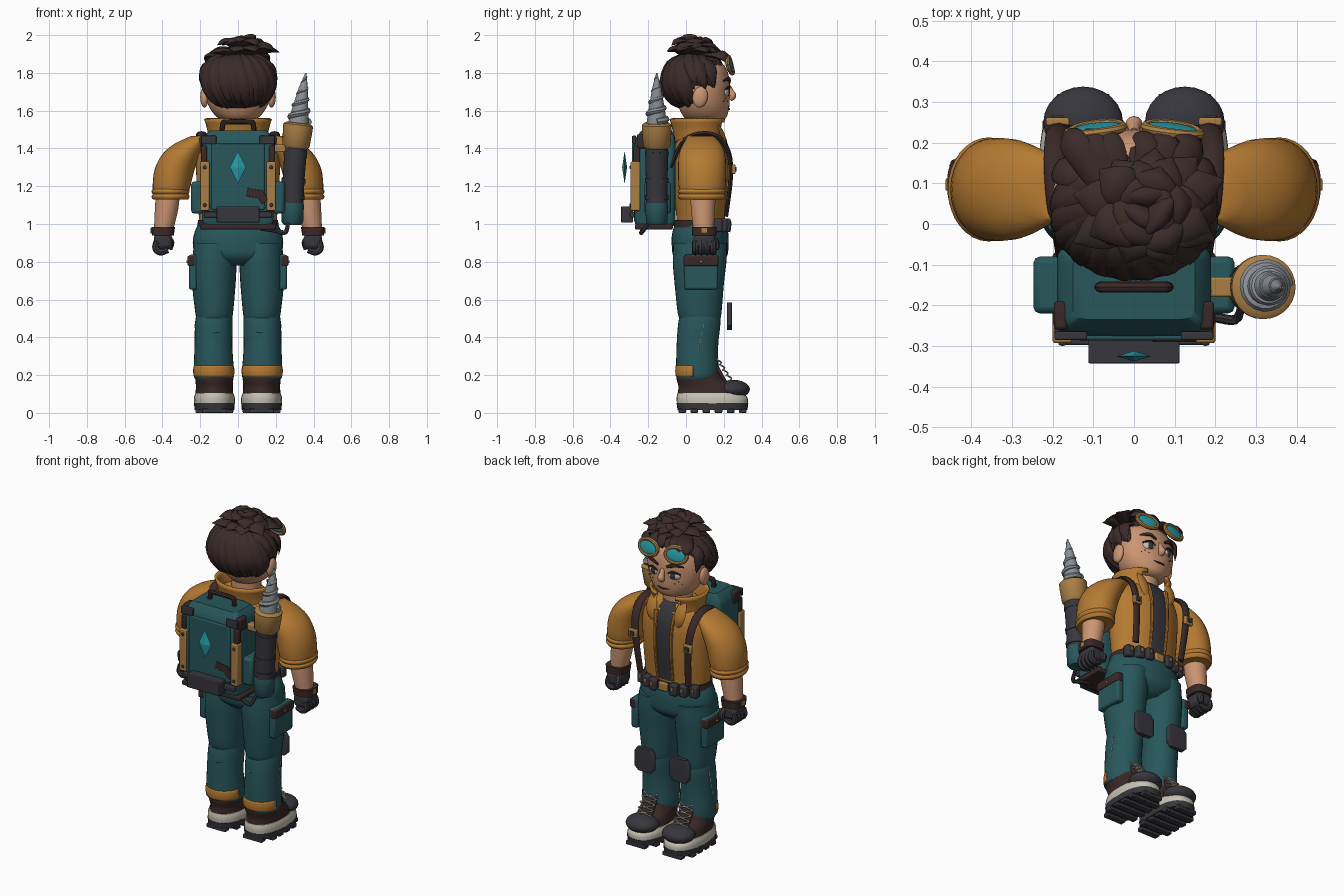
import bpy, bmesh, math, random
from math import sin, cos, pi, radians
from mathutils import Vector, Matrix, Euler

random.seed(4)
if "Cube" in bpy.data.objects:
    bpy.data.objects.remove(bpy.data.objects["Cube"])


def material(name, r, g, b):
    m = bpy.data.materials.new(name)
    m.use_nodes = True
    m.diffuse_color = (r, g, b, 1)
    node = next(n for n in m.node_tree.nodes if n.type == "BSDF_PRINCIPLED")
    node.inputs["Base Color"].default_value = (r, g, b, 1)
    node.inputs["Roughness"].default_value = 0.8
    return m


ochre = material("ochre_cloth", .46, .195, .032)
teal = material("teal", .021, .095, .106)
hair = material("dark_hair", .042, .024, .023)
dark = material("charcoal", .038, .037, .046)
skin = material("skin", .6, .3, .17)
steel = material("steel", .26, .28, .3)
cream = material("cream", .57, .54, .45)
cyan = material("cyan", .02, .33, .38)
leather = material("brown_leather", .041, .022, .02)
brass = material("brass", .4, .21, .06)
made = []


def finish(name, bm, mat, bevel=0, solid=0):
    bmesh.ops.recalc_face_normals(bm, faces=bm.faces[:])
    me = bpy.data.meshes.new(name)
    bm.to_mesh(me)
    bm.free()
    ob = bpy.data.objects.new(name, me)
    bpy.context.collection.objects.link(ob)
    me.materials.append(mat)
    if solid:
        ob.modifiers.new("thickness", "SOLIDIFY").thickness = solid
    if bevel:
        mod = ob.modifiers.new("bevel", "BEVEL")
        mod.width, mod.segments = bevel, 2
    made.append(ob)
    return ob


def spline(pts, n):
    """Smooth curve through points of any dimension."""
    p = [Vector(q) for q in pts]
    p = [p[0] * 2 - p[1]] + p + [p[-1] * 2 - p[-2]]
    res = []
    for a, b, c, d in zip(p, p[1:], p[2:], p[3:]):
        for k in range(n):
            t = k / n
            res.append((b * 2 + (c - a) * t + (a * 2 - b * 5 + c * 4 - d) * t * t
                        + (b * 3 - a - c * 3 + d) * t ** 3) * .5)
    return res + [p[-2]]


def skin_rings(bm, rings, cap=True):
    rows = [[bm.verts.new(v) for v in r] for r in rings]
    for a, b in zip(rows, rows[1:]):
        for i in range(len(a)):
            j = (i + 1) % len(a)
            bm.faces.new((a[i], a[j], b[j], b[i]))
    if cap:
        bm.faces.new(rows[0][::-1])
        bm.faces.new(rows[-1])


def loft(name, rings, mat, side=1, seg=32, n=3, power=1, keep=None, solid=0):
    """Stack of rings (x, y, z, half width, half depth); power under 1 is boxier."""
    def rnd(v):
        return math.copysign(abs(v) ** power, v)
    bm = bmesh.new()
    skin_rings(bm, [[(side * x + rx * rnd(cos(i * 2 * pi / seg)), y + ry * rnd(sin(i * 2 * pi / seg)), z)
                     for i in range(seg)] for x, y, z, rx, ry in spline(rings, n)], keep is None)
    if keep:
        bad = [f for f in bm.faces if not keep(f.calc_center_median())]
        bmesh.ops.delete(bm, geom=bad, context="FACES")
    return finish(name, bm, mat, solid=solid)


def sweep(bm, pts, seg=8, n=4, flat=1, out=lambda p: Vector((0, 0, 1))):
    """Tube through points (x, y, z, radius), thinned along the out direction."""
    path = spline(pts, n)
    rings = []
    for k, q in enumerate(path):
        t = (path[min(k + 1, len(path) - 1)].xyz - path[max(k - 1, 0)].xyz).normalized()
        s = t.cross(out(q.xyz)).normalized()
        u = s.cross(t)
        rings.append([q.xyz + (s * cos(i * 2 * pi / seg) + u * sin(i * 2 * pi / seg) * flat) * q.w
                      for i in range(seg)])
    skin_rings(bm, rings)


def tube(name, pts, mat, **kw):
    bm = bmesh.new()
    sweep(bm, pts, **kw)
    return finish(name, bm, mat)


def box(name, loc, size, mat, bevel=.008, rot=(0, 0, 0)):
    bm = bmesh.new()
    bmesh.ops.create_cube(bm, size=1, matrix=Matrix.LocRotScale(Vector(loc), Euler(rot), Vector(size)))
    return finish(name, bm, mat, bevel)


def ball(name, loc, radii, mat, u=24, v=16, rot=(0, 0, 0)):
    bm = bmesh.new()
    bmesh.ops.create_uvsphere(bm, u_segments=u, v_segments=v, radius=1,
                              matrix=Matrix.LocRotScale(Vector(loc), Euler(rot), Vector(radii)))
    return finish(name, bm, mat)


Y = lambda p: Vector((0, 1, 0))

for s, side in ((1, "left_"), (-1, "right_")):
    # Boots
    loft(side + "outsole", [(.125, .14, .016, .105, .185), (.125, .14, .052, .108, .19)], dark, s, power=.8)
    loft(side + "midsole", [(.125, .14, .05, .108, .188), (.125, .138, .08, .108, .188),
                            (.125, .13, .105, .1, .175)], cream, s, power=.85)
    for k in range(6):
        box(side + "tread", (s * .125, -.02 + k * .064, .012), (.2 if 0 < k < 5 else .13, .04, .024), dark, .004)
    loft(side + "boot_upper", [(.125, .125, .1, .1, .17), (.125, .11, .14, .098, .15),
                               (.125, .075, .18, .1, .125), (.125, .065, .22, .095, .11)], leather, s)
    ball(side + "toe_cap", (s * .125, .25, .125), (.098, .088, .05), dark)
    box(side + "boot_tongue", (s * .125, .185, .205), (.08, .02, .13), leather, .008, (.5, 0, 0))
    for k in range(4):
        y, z = .24 - k * .018, .175 + k * .028
        for d in (-1, 1):
            tube(side + "lace", [(s * .125 - d * .05, y - .01, z - .006, .004), (s * .125, y, z + .008, .004),
                                 (s * .125 + d * .05, y - .02, z + .022, .004)], cream, seg=6, n=3)
    # Trouser legs
    loft(side + "lower_leg", [(.128, .06, .18, .1, .105), (.128, .06, .21, .107, .112), (.13, .06, .35, .1, .11),
                              (.128, .07, .47, .1, .112), (.126, .075, .525, .094, .105)], teal, s)
    loft(side + "upper_leg", [(.126, .075, .49, .092, .104), (.126, .072, .53, .1, .116), (.128, .07, .68, .115, .13),
                              (.125, .072, .8, .118, .142), (.12, .075, .9, .112, .142)], teal, s)
    for z in (.37, .43):
        tube(side + "trouser_crease", [(s * .09, -.036, z, .002), (s * .12, -.042, z - .006, .005),
                                       (s * .16, -.038, z, .002)], teal, seg=6)
    for k in range(5):
        box(side + "side_stitch", (s * .2285, .06 + k * .008, .3 + k * .04), (.006, .005, .022), cream, .001)
    loft(side + "ankle_patch", [(.128, .06, .192, .108, .114), (.128, .06, .222, .112, .117),
                                (.128, .06, .252, .107, .114)], ochre, s, keep=lambda c: c.y < .03, solid=.005)
    loft(side + "knee_pad", [(.12, .23, .44, .045, .013), (.12, .23, .462, .068, .014), (.12, .23, .558, .068, .014),
                             (.12, .23, .584, .048, .013)], dark, s, n=1, power=.4)
    box(side + "cargo_pocket", (s * .238, .08, .745), (.045, .18, .185), teal, .012)
    box(side + "pocket_flap", (s * .247, .08, .805), (.04, .185, .055), leather, .008)
    ball(side + "pocket_stud", (s * .268, .08, .8), (.006, .008, .008), brass, 10, 6)
    # Sleeves, forearms and gloves
    loft(side + "sleeve", [(.357, .085, 1.15, .09, .112), (.352, .085, 1.2, .1, .124), (.335, .085, 1.29, .106, .127),
                           (.298, .085, 1.37, .102, .122), (.25, .085, 1.425, .085, .1),
                           (.19, .08, 1.465, .06, .07)], ochre, s)
    for z in (1.145, 1.172):
        loft(side + "sleeve_hem", [(.357, .085, z - .016, .093, .118), (.357, .085, z, .101, .128),
                                   (.356, .085, z + .014, .094, .12)], ochre, s)
    loft(side + "forearm", [(.37, .09, 1.18, .063, .066), (.378, .09, 1.08, .062, .064),
                            (.395, .093, .96, .05, .053)], skin, s)
    loft(side + "glove_cuff", [(.398, .097, .94, .058, .064), (.396, .097, .985, .063, .066)], leather, s, power=.6)
    box(side + "cuff_buckle", (s * .459, .097, .965), (.008, .03, .03), brass, .002)
    box(side + "glove_palm", (s * .397, .097, .908), (.098, .115, .085), dark, .022)
    for k in range(4):
        y = .05 + k * .031
        tube(side + "glove_finger", [(s * .43, y, .91, .017), (s * .435, y, .872, .019), (s * .41, y, .852, .019),
                                     (s * .37, y, .862, .015)], dark, out=Y)
    tube(side + "glove_thumb", [(s * .37, .135, .925, .02), (s * .357, .157, .9, .02),
                                (s * .363, .16, .865, .015)], dark, out=lambda p: Vector((1, 0, 0)))
    # Shoulder strap and its buckle
    tube(side + "shoulder_strap", [(s * .17, -.08, 1.3, .022), (s * .18, -.02, 1.43, .022), (s * .19, .06, 1.475, .026),
                                   (s * .195, .16, 1.465, .027), (s * .19, .225, 1.38, .026),
                                   (s * .178, .236, 1.24, .024), (s * .165, .212, 1.04, .022)], leather,
         flat=.5, out=lambda p: p - Vector((p.x, .08, 1.25)))
    box(side + "strap_buckle", (s * .188, .252, 1.29), (.058, .02, .05), brass, .005)
    box(side + "strap_buckle_centre", (s * .188, .262, 1.29), (.03, .012, .026), dark, .003)
    # Jacket edge and lapel
    tube(side + "jacket_edge", [(s * .052, .203, 1.04, .009), (s * .054, .224, 1.2, .009), (s * .056, .222, 1.36, .01),
                                (s * .062, .2, 1.45, .014)], ochre, out=Y)
    tube(side + "lapel", [(s * .06, .2, 1.36, .012), (s * .09, .205, 1.42, .034), (s * .1, .19, 1.48, .034),
                          (s * .1, .16, 1.54, .015)], ochre, flat=.35, out=Y)
    # Ears, eyes and goggles
    ball(side + "ear", (s * .178, .075, 1.672), (.022, .04, .056), skin, rot=(-.15, 0, 0))
    ball(side + "eye", (s * .07, .213, 1.7), (.037, .016, .025), cream, rot=(0, 0, -s * .25))
    ball(side + "iris", (s * .068, .224, 1.7), (.019, .008, .022), dark, 16, 10, (0, 0, -s * .25))
    tube(side + "eyelid", [(s * .034, .228, 1.71, .004), (s * .07, .229, 1.726, .007),
                           (s * .11, .208, 1.712, .004)], hair, out=Y)
    tube(side + "eyebrow", [(s * .03, .232, 1.75, .008), (s * .075, .227, 1.768, .012),
                            (s * .125, .198, 1.758, .004)], hair, flat=.6, out=Y)
    for k in range(3):
        ball(side + "freckle", (s * (.075 + k * .02), .219 - k * .009, 1.652 + k % 2 * .014), (.003,) * 3, leather, 8, 6)
    ring = []
    for k in range(25):
        x, z = .095 + .067 * cos(k * pi / 12), .044 * sin(k * pi / 12)
        ring.append((s * x, .24 - .7 * x * x - .25 * z, 1.842 + z, .012))
    tube(side + "goggle_rim", ring, brass, n=1, out=Y)
    ball(side + "goggle_lens", (s * .095, .235, 1.842), (.064, .01, .041), cyan, rot=(.25, 0, -s * .13))
    # Backpack fittings
    box(side + "pack_rail", (s * .176, -.268, 1.2), (.048, .05, .26), brass, .006)
    for z in (1.1, 1.3):
        ball(side + "rail_bolt", (s * .176, -.294, z), (.01, .006, .01), dark, 10, 6)
    box(side + "pack_edge_guard", (s * .18, -.262, 1.37), (.03, .035, .09), leather, .006)
    box(side + "pack_top_corner", (s * .18, -.225, 1.437), (.034, .07, .075), leather, .008)
    box(side + "pack_corner_plate", (s * .155, -.275, 1.445), (.08, .02, .045), dark, .004)
    box(side + "pack_bottom_corner", (s * .14, -.285, 1.05), (.08, .026, .03), dark, .005)
    box(side + "pack_pocket", (s * .21, -.15, 1.14), (.075, .14, .17), teal, .016)

# Hips, belt and pouches
loft("hips", [(0, .075, .78, .1, .09), (0, .075, .825, .215, .14), (0, .075, .88, .238, .15), (0, .075, .94, .235, .15),
              (0, .078, 1, .212, .138)], teal)
loft("belt", [(0, .078, .97, .217, .142), (0, .078, 1.02, .212, .14)], leather, power=.95)
box("belt_buckle", (0, .222, .995), (.06, .02, .05), brass, .006)
for x in (-.18, -.125, -.07, .07, .125, .18):
    y = .222 - x * x * 1.6
    box("belt_pouch", (x, y, .993), (.05, .046, .072), dark, .01)
    box("pouch_clip", (x, y + .024, 1.0), (.014, .006, .02), brass, .002)

# Jacket with a dark shirt strip in its opening
jacket = loft("jacket", [(0, .078, 1.0, .203, .128), (0, .078, 1.05, .208, .13), (0, .078, 1.2, .218, .145),
                         (0, .078, 1.35, .222, .146), (0, .075, 1.43, .2, .132), (0, .07, 1.48, .15, .11),
                         (0, .07, 1.51, .1, .085)], ochre, seg=52, n=4)
jacket.data.materials.append(dark)
for f in jacket.data.polygons:
    if abs(f.center.x) < .053 and f.center.y > .12 and f.center.z > 1.03:
        f.material_index = 1
loft("collar", [(0, .07, 1.43, .145, .115), (0, .068, 1.5, .148, .125), (0, .066, 1.56, .165, .138)], ochre,
     keep=lambda c: c.y < .12 or abs(c.x) > .075, solid=.015)

# Head and face
loft("neck", [(0, .08, 1.44, .085, .08), (0, .085, 1.6, .085, .085)], skin)
loft("head", [(0, .105, 1.545, .06, .08), (0, .102, 1.565, .11, .112), (0, .095, 1.62, .153, .134),
              (0, .09, 1.69, .174, .142), (0, .085, 1.76, .176, .145), (0, .08, 1.83, .155, .13),
              (0, .07, 1.88, .09, .08)], skin, seg=40)
tube("nose", [(0, .225, 1.73, .012), (0, .238, 1.7, .016), (0, .245, 1.678, .021), (0, .23, 1.66, .014)], skin, out=Y, seg=12)
tube("mouth", [(-.04, .222, 1.612, .003), (0, .229, 1.608, .005), (.04, .222, 1.614, .003)], leather, out=Y)

# Hair: a cap, combed locks and a crown of leaf-shaped tufts
centre, reach = Vector((0, .045, 1.75)), Vector((.193, .163, .158))
bm = bmesh.new()
bmesh.ops.create_uvsphere(bm, u_segments=40, v_segments=28, radius=1,
                          matrix=Matrix.LocRotScale(centre, None, reach))
bad = [f for f in bm.faces if f.calc_center_median().z <
       (1.58 if f.calc_center_median().y < .02 else 1.7 + .6 * f.calc_center_median().y)]
bmesh.ops.delete(bm, geom=bad, context="FACES")
finish("hair_cap", bm, hair, solid=.012)

bm = bmesh.new()
for k in range(38):
    a = radians(-165 + k * 330 / 37)
    low = -54 if abs(a) < 1.2 else (-8 if abs(a) < 2 else 24)
    low += random.uniform(-8, 8)
    pts = []
    for t, w in ((0, .012), (.3, .03), (.6, .033), (.85, .022), (1, .002)):
        e, b = radians(80 + (low - 80) * t), a + .5 * t - .2
        d = Vector((cos(e) * sin(b) * reach.x, -cos(e) * cos(b) * reach.y, sin(e) * reach.z))
        pts.append((*(centre + d * (1 + .03 * sin(t * pi) + .02 * (k % 2))), w))
    sweep(bm, pts, flat=.5, out=lambda p: p - centre)
# Swept fringe behind the goggles, with a wide lock to one side
for x in (-.14, -.1, -.06, .04, .09, .14):
    sweep(bm, [(x * .6, .1, 1.9, .03), (x, .185, 1.895, .038), (x - .02, .217, 1.872, .028), (x - .03, .216, 1.85, .003)],
          flat=.45, out=lambda p: p - centre)
for s in (1, -1):
    sweep(bm, [(s * .13, .12, 1.86, .03), (s * .178, .13, 1.83, .034), (s * .186, .14, 1.78, .026), (s * .176, .15, 1.72, .002)],
          flat=.4, out=lambda p: p - centre)
finish("hair_locks", bm, hair)

bm = bmesh.new()
for count, r, z0, lift in ((9, .19, 1.88, .05), (8, .16, 1.9, .062), (6, .115, 1.925, .06), (4, .07, 1.945, .04)):
    for k in range(count):
        a = (k + random.random() * .7) * 2 * pi / count
        d = Vector((cos(a), sin(a) * .82, 0)) * r * random.uniform(.82, 1.05)
        o = Vector((.035, .04, z0))
        rise = lift * random.uniform(.6, 1.1)
        pts = [(*(o + d * f + Vector((0, 0, rise * h))), w) for f, h, w in
               ((.05, 0, .025), (.42, .75, .052), (.75, 1, .046), (1.05, .7, .003))]
        sweep(bm, pts, flat=.38)
finish("hair_tufts", bm, hair)

# Backpack
loft("pack_body", [(0, -.165, .99, .18, .1), (0, -.165, 1.02, .19, .11), (0, -.165, 1.43, .19, .11),
                   (0, -.16, 1.465, .18, .1), (0, -.155, 1.495, .15, .08)], teal, n=1, power=.2)
box("pack_front_panel", (0, -.276, 1.25), (.28, .02, .35), teal, .006)
box("pack_base_bar", (0, -.17, .985), (.4, .2, .03), leather, .008)
box("pack_base_plate", (0, -.312, 1.05), (.225, .062, .085), dark, .004)
box("pack_base_lip", (0, -.281, 1.092), (.29, .006, .008), steel, .002)
tube("pack_handle", [(-.085, -.155, 1.48, .013), (-.08, -.155, 1.53, .014), (-.06, -.155, 1.54, .014),
                     (.06, -.155, 1.54, .014), (.08, -.155, 1.53, .014), (.085, -.155, 1.48, .013)], leather, out=Y)
crystal = ball("pack_crystal", (0, -.325, 1.3), (.043, .013, .087), cyan, 4, 2)
box("pack_scuff", (.09, -.287, 1.162), (.085, .006, .045), leather, .002, (0, .15, 0))
box("pack_scuff_drip", (.13, -.287, 1.14), (.04, .006, .055), leather, .002, (0, -.5, 0))


# Drill bending outward on the side of the pack
def axis(z):
    return Vector((.288 + .112 * (z - 1) ** 2, -.155, z))


def turned(name, profile, mat, seg=28):
    return tube(name, [(*axis(z), r) for z, r in profile], mat, seg=seg, n=1, out=Y)


turned("drill_base", [(.995, .045), (1.01, .057), (1.1, .06), (1.12, .055)], teal)
turned("drill_motor", [(1.11, .057), (1.25, .058), (1.42, .06)], dark)
for z in (1.14, 1.23, 1.37):
    turned("drill_band", [(z - .012, .063), (z + .012, .063)], dark)
turned("drill_collar", [(1.4, .06), (1.415, .072), (1.5, .079), (1.525, .079), (1.535, .065)], brass)
turned("drill_core", [(1.52, .056), (1.6, .044), (1.72, .024), (1.8, .003)], steel)
turns = 4
helix = []
for k in range(turns * 18 + 1):
    t = k / (turns * 18)
    a = t * turns * 2 * pi
    p = axis(1.54 + .24 * t) + Vector((cos(a), sin(a), 0)) * .042 * (1 - t * .9)
    helix.append((*p, .03 * (1 - t * .75)))
tube("drill_thread", helix, steel, n=1, flat=.7)
for z in (1.1, 1.4):
    box("drill_bracket", (.225, -.155, z), (.08, .05, .04), brass, .006)
tube("drill_trigger", [(.12, -.22, .975, .01), (.2, -.23, .965, .012), (.25, -.235, .955, .012),
                       (.265, -.2, 1.0, .01)], dark, out=Y)

# Smooth shading with crisp edges
for ob in made:
    ob.select_set(ob is not crystal)
bpy.context.view_layer.objects.active = made[0]
bpy.ops.object.shade_smooth_by_angle(angle=radians(40))
